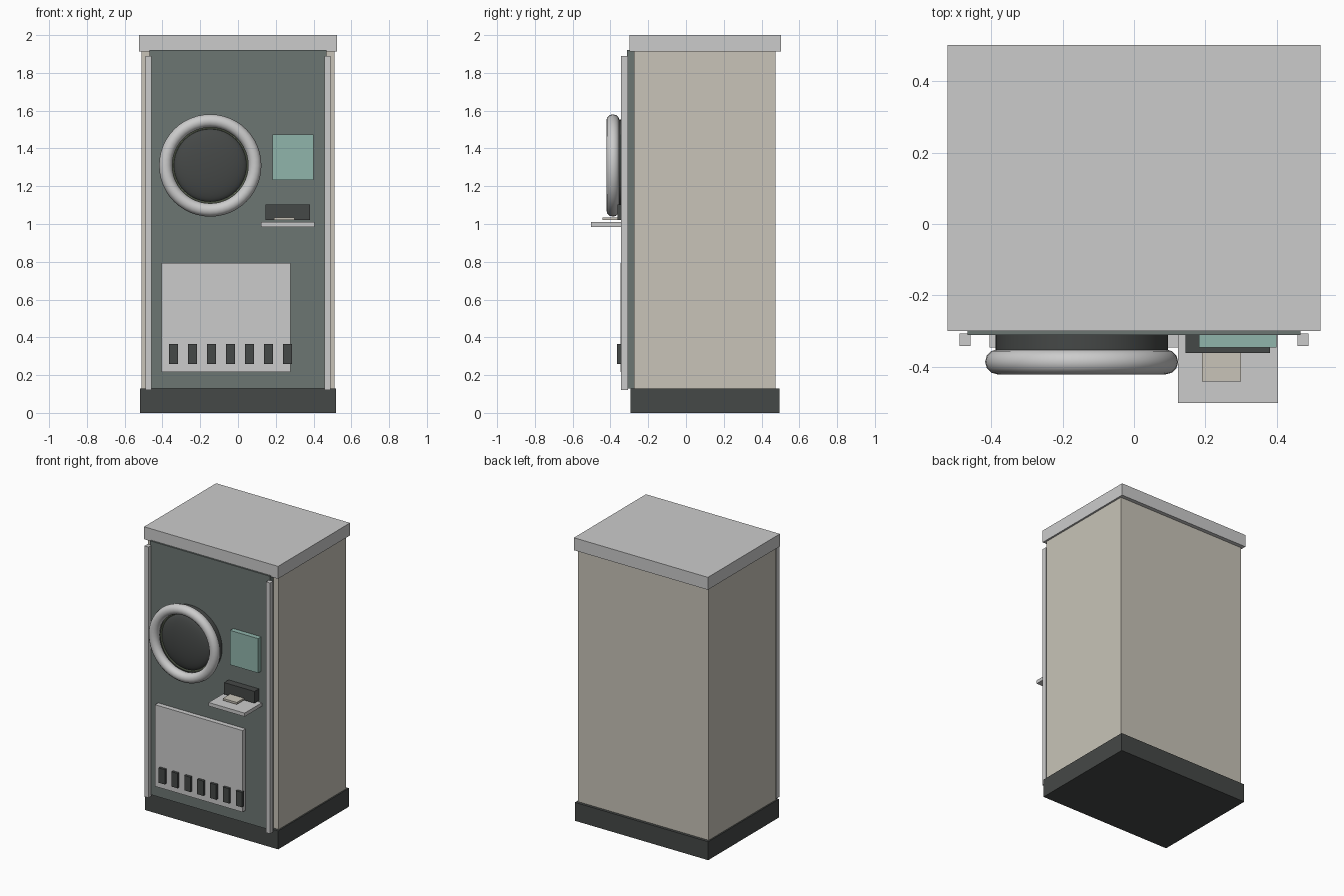
import bpy, math

if "Cube" in bpy.data.objects:
    bpy.data.objects.remove(bpy.data.objects["Cube"])


def mat(name, rgb):
    m = bpy.data.materials.new(name)
    m.diffuse_color = (*rgb, 1)
    m.use_nodes = True
    m.node_tree.nodes["Principled BSDF"].inputs["Base Color"].default_value = m.diffuse_color
    return m


CREAM = mat("cream", (0.58, 0.55, 0.48))
DARK = mat("charcoal", (0.06, 0.065, 0.063))
SLATE = mat("slate", (0.15, 0.18, 0.17))
TEAL = mat("teal", (0.28, 0.46, 0.41))
SAGE = mat("sage", (0.20, 0.24, 0.16))


def finish(name, m, smooth=False):
    o = bpy.context.object
    o.name = name
    if m:
        o.data.materials.append(m)
    bpy.ops.object.transform_apply(location=False, rotation=True, scale=True)
    if smooth:
        bpy.ops.object.shade_smooth_by_angle(angle=math.radians(40))
    return o


def box(name, x, y, z, m=None):
    """Box from (min, max) ranges on each axis."""
    bpy.ops.mesh.primitive_cube_add(size=1, location=[(a + b) / 2 for a, b in (x, y, z)])
    bpy.context.object.scale = [b - a for a, b in (x, y, z)]
    return finish(name, m)


# Cabinet
box("plinth", (-0.52, 0.52), (-0.295, 0.495), (0, 0.13), DARK)
box("cabinet_body", (-0.51, 0.51), (-0.275, 0.475), (0.13, 1.915), CREAM)
box("top_cap", (-0.523, 0.523), (-0.30, 0.503), (1.912, 2.0))
box("front_panel", (-0.468, 0.468), (-0.312, -0.27), (0.13, 1.92), SLATE)
for side, s in (("left", -1), ("right", 1)):
    xs = sorted((s * 0.459, s * 0.49))
    box(side + "_front_rail", xs, (-0.343, -0.308), (0.12, 1.89))

# Round porthole door
CX, CZ = -0.147, 1.31
ROT = (math.pi / 2, 0, 0)
bpy.ops.mesh.primitive_cylinder_add(vertices=48, radius=0.242, depth=0.045,
                                    location=(CX, -0.333, CZ), rotation=ROT)
finish("porthole_backing", DARK, True)
bpy.ops.mesh.primitive_torus_add(major_radius=0.236, minor_radius=0.035,
                                 major_segments=48, minor_segments=12,
                                 location=(CX, -0.387, CZ), rotation=ROT)
finish("porthole_rim", None, True)
bpy.ops.mesh.primitive_torus_add(major_radius=0.199, minor_radius=0.007,
                                 major_segments=48, minor_segments=8,
                                 location=(CX, -0.362, CZ), rotation=ROT)
finish("porthole_gasket", SAGE, True)
bpy.ops.mesh.primitive_uv_sphere_add(segments=48, ring_count=24, radius=0.194,
                                     location=(CX, -0.358, CZ), rotation=ROT)
bpy.context.object.scale = (1, 1, 0.23)
finish("porthole_glass", DARK, True)

# Control screen, card slot, shelf and card
box("screen", (0.182, 0.40), (-0.347, -0.31), (1.232, 1.475), TEAL)
box("card_slot", (0.145, 0.382), (-0.362, -0.31), (1.02, 1.103), DARK)
box("shelf", (0.123, 0.404), (-0.503, -0.31), (0.985, 1.01))
box("card", (0.191, 0.30), (-0.442, -0.355), (1.02, 1.034), CREAM)

# Lower service panel with vents
box("service_panel", (-0.405, 0.277), (-0.346, -0.31), (0.217, 0.793))
for i in range(7):
    c = -0.341 + i * 0.1005
    box(f"vent_slot_{i + 1}", (c - 0.024, c + 0.024), (-0.364, -0.34), (0.26, 0.365), DARK)
